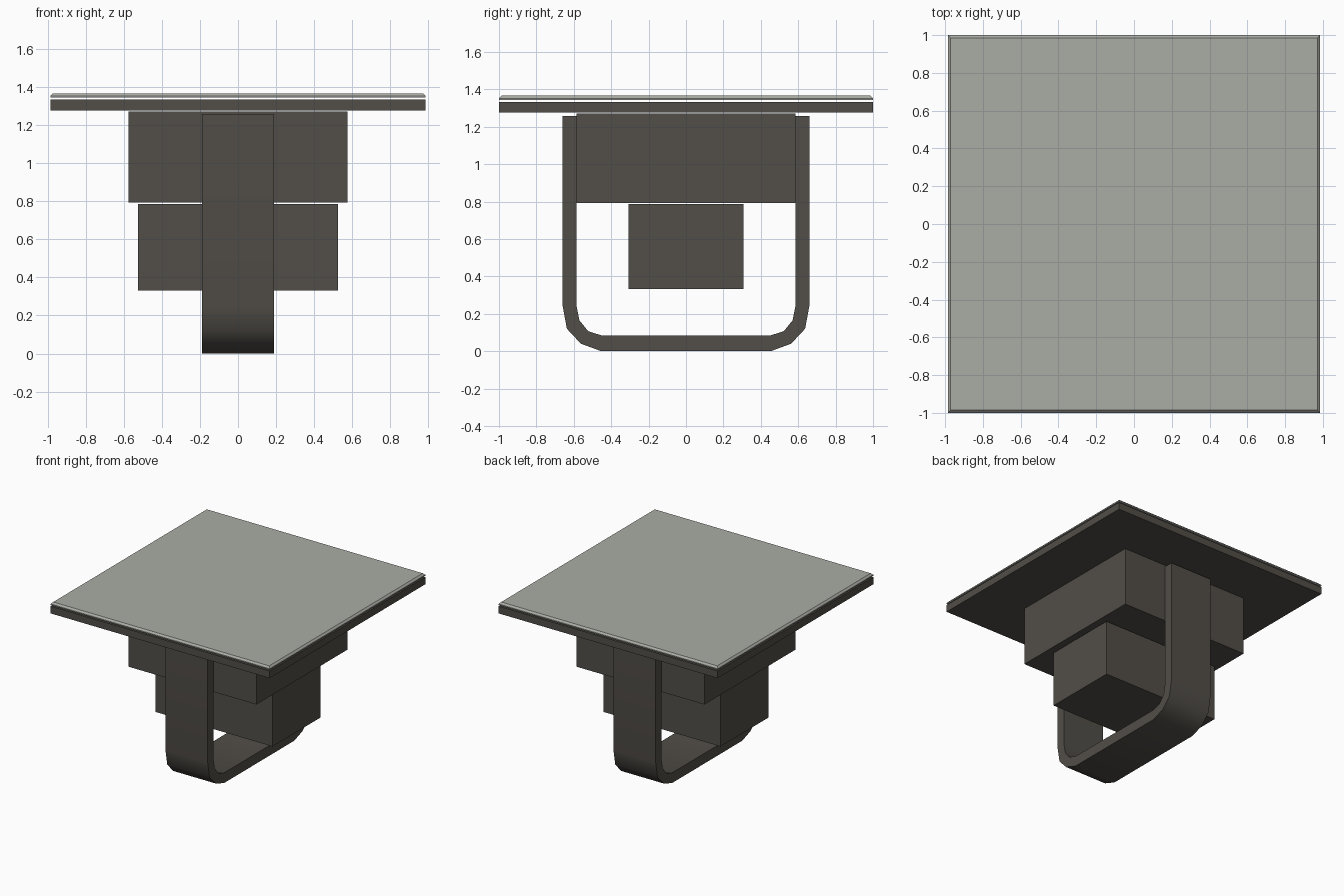
import bpy
import bmesh

if "Cube" in bpy.data.objects:
    bpy.data.objects.remove(bpy.data.objects["Cube"])


def material(name, rgb):
    m = bpy.data.materials.new(name)
    m.diffuse_color = (*rgb, 1)
    m.use_nodes = True
    m.node_tree.nodes["Principled BSDF"].inputs["Base Color"].default_value = m.diffuse_color
    return m


dark = material("dark_grey_brown", (0.084, 0.076, 0.065))
light = material("pale_grey", (0.402, 0.413, 0.376))


def finish(name, bm, mat):
    bmesh.ops.recalc_face_normals(bm, faces=bm.faces)
    me = bpy.data.meshes.new(name)
    bm.to_mesh(me)
    bm.free()
    me.materials.append(mat)
    ob = bpy.data.objects.new(name, me)
    bpy.context.collection.objects.link(ob)
    return ob


def box(name, hx, hy, z0, z1, mat, chamfer=0):
    """Box centred on the z axis, optionally chamfered round its top."""
    bm = bmesh.new()
    bmesh.ops.create_cube(bm, size=1)
    for v in bm.verts:
        v.co = (v.co.x * 2 * hx, v.co.y * 2 * hy, z1 if v.co.z > 0 else z0)
    if chamfer:
        top = [e for e in bm.edges if all(v.co.z == e.verts[0].co.z and
               v.co.z > (z0 + z1) / 2 for v in e.verts)]
        bmesh.ops.bevel(bm, geom=top, offset=chamfer, segments=1, affect='EDGES')
    return finish(name, bm, mat)


# Square top: base plate with a chamfered panel just above it
box("base_plate", 0.985, 1.0, 1.275, 1.333, dark)
box("top_panel", 0.985, 1.0, 1.343, 1.366, light, 0.014)

# Stacked housings below the plate
box("upper_housing", 0.576, 0.585, 0.793, 1.270, dark)
box("lower_housing", 0.525, 0.307, 0.332, 0.786, dark)

# U-shaped bracket: half profile mirrored in y, then extruded along x
outer = [(0.66, 1.258), (0.66, 0.245), (0.637, 0.12), (0.562, 0.04), (0.453, 0.0)]
inner = [(0.586, 1.258), (0.586, 0.245), (0.570, 0.165), (0.523, 0.107), (0.448, 0.083)]
outer += [(-y, z) for y, z in reversed(outer)]
inner += [(-y, z) for y, z in reversed(inner)]
bm = bmesh.new()
rows = [[bm.verts.new((x, y, z)) for y, z in path]
        for x, path in ((-0.19, outer), (0.19, outer), (0.19, inner), (-0.19, inner))]
for a, b in zip(rows, rows[1:] + rows[:1]):
    for i in range(len(outer) - 1):
        bm.faces.new((a[i], a[i + 1], b[i + 1], b[i]))
for end in (0, -1):
    bm.faces.new([r[end] for r in rows])
bracket = finish("u_bracket", bm, dark)

# Smooth the bracket bends but keep its side edges sharp
bpy.ops.object.select_all(action='DESELECT')
bracket.select_set(True)
bpy.context.view_layer.objects.active = bracket
bpy.ops.object.shade_smooth_by_angle(angle=0.75)
